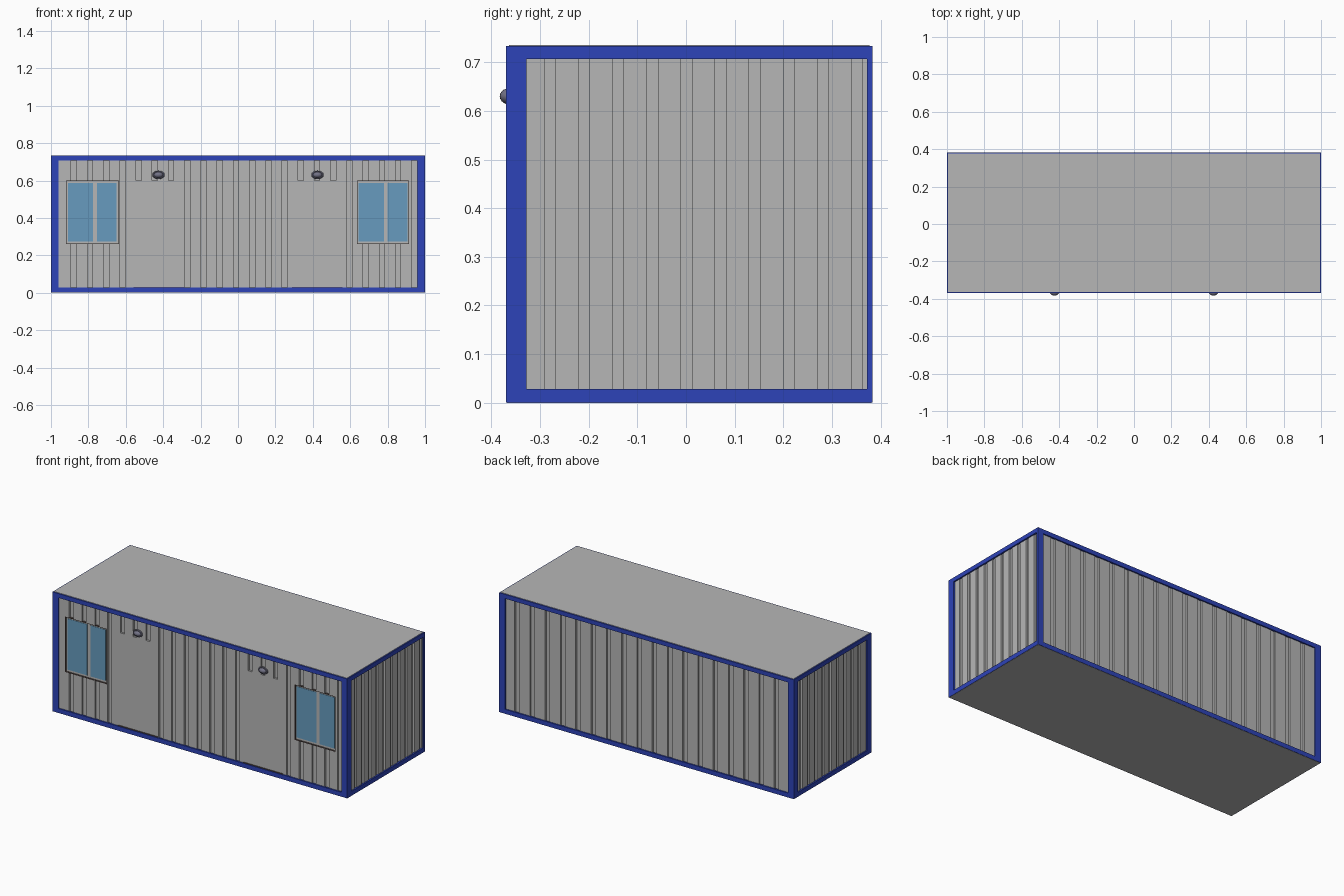
import bpy, bmesh
from math import pi
from mathutils import Matrix

cube = bpy.data.objects.get("Cube")
if cube:
    bpy.data.objects.remove(cube, do_unlink=True)


def material(name, color):
    m = bpy.data.materials.new(name)
    m.use_nodes = True
    rgba = (*color, 1)
    m.diffuse_color = rgba
    m.node_tree.nodes["Principled BSDF"].inputs["Base Color"].default_value = rgba
    return m


GREY = material("panel grey", (0.47, 0.47, 0.47))
BLUE = material("frame blue", (0.027, 0.057, 0.48))
GLASS = material("window blue", (0.135, 0.33, 0.52))
TRIM = material("dark trim", (0.1, 0.07, 0.065))
LAMP = material("lamp grey", (0.17, 0.17, 0.24))

HEIGHT, RAIL = 0.735, 0.028
RECESS, GROOVE = 0.008, 0.02      # depth of panel face and groove floor
WINDOW_Z, DOOR_TOP = (0.26, 0.6), 0.6
WINDOWS = [(-0.92, -0.635), (0.637, 0.915)]
DOORS = [(-0.56, -0.29), (0.29, 0.56)]


def boxes(name, mat, items, turn=0):
    """One object from boxes given as ((x0, x1), (y0, y1), (z0, z1))."""
    bm = bmesh.new()
    for spans in items:
        size = [b - a for a, b in spans]
        mid = [(a + b) / 2 for a, b in spans]
        bmesh.ops.create_cube(bm, size=1, matrix=Matrix.Translation(mid) @ Matrix.Diagonal((*size, 1)))
    bm.transform(Matrix.Rotation(turn, 4, "Z"))
    mesh = bpy.data.meshes.new(name)
    bm.to_mesh(mesh)
    bm.free()
    mesh.materials.append(mat)
    ob = bpy.data.objects.new(name, mesh)
    bpy.context.collection.objects.link(ob)
    return ob


def frame(name, d, outer, inner, turn):
    """Rails and posts round one side, whose outer plane lies d from the centre."""
    depth = (-d, 0.011 - d)
    low, high = (0.001, RAIL), (HEIGHT - RAIL, HEIGHT - 0.002)
    mid = (RAIL, HEIGHT - RAIL)
    boxes(name, BLUE, [
        (outer, depth, low), (outer, depth, high),
        ((outer[0], inner[0]), depth, mid), ((inner[1], outer[1]), depth, mid)], turn)


def within(x, spans):
    return any(a < x < b for a, b in spans)


def wall(name, d, span, start, pitch, gap, turn, windows=(), doors=()):
    """Ribbed sheet: raised strips between narrow grooves, left open at windows."""
    grooves = []
    x = start
    while x < span[1] - gap:
        grooves.append((x, x + gap))
        x += pitch
    cuts = sorted({*span, *(e for s in [*grooves, *windows, *doors] for e in s)})
    depth = (-d + RECESS, -d + GROOVE + 0.002)
    low, high = RAIL - 0.01, HEIGHT - RAIL + 0.01
    strips = []
    for a, b in zip(cuts, cuts[1:]):
        mid = (a + b) / 2
        rib = not within(mid, grooves)
        if within(mid, doors):
            strips.append(((a, b), depth, (low, DOOR_TOP)))
            if rib:
                strips.append(((a, b), depth, (DOOR_TOP, high)))
        elif rib and within(mid, windows):
            strips.append(((a, b), depth, (low, WINDOW_Z[0])))
            strips.append(((a, b), depth, (WINDOW_Z[1], high)))
        elif rib:
            strips.append(((a, b), depth, (low, high)))
    boxes(name, GREY, strips, turn)


# Core, roof and floor
boxes("inner_shell", GREY, [((-0.98, 0.98), (-0.35, 0.363), (0.005, 0.73))])
boxes("roof", GREY, [((-0.994, 0.994), (-0.364, 0.377), (0.72, HEIGHT))])
boxes("floor", GREY, [((-0.998, 0.998), (-0.368, 0.381), (0, 0.01))])

# Frames and ribbed walls on the four sides
frame("front_frame", 0.37, (-1, 1), (-0.96, 0.96), 0)
frame("left_frame", 1, (-0.37, 0.383), (-0.328, 0.372), pi / 2)
frame("back_frame", 0.383, (-1, 1), (-0.96, 0.96), pi)
frame("right_frame", 1, (-0.383, 0.37), (-0.341, 0.328), -pi / 2)
wall("front_wall", 0.37, (-0.97, 0.97), -0.892, 0.0867, 0.028, 0, WINDOWS, DOORS)
wall("left_wall", 1, (-0.338, 0.375), -0.29, 0.07, 0.022, pi / 2)
wall("back_wall", 0.383, (-0.97, 0.97), -0.9, 0.1036, 0.03, pi)
wall("right_wall", 1, (-0.35, 0.338), -0.31, 0.07, 0.022, -pi / 2)

# Windows: two panes in a grey surround, with a dark edge lining the recess
z0, z1 = WINDOW_Z
PANES = [((-0.91, -0.775), (-0.753, -0.65)), ((0.645, 0.78), (0.8, 0.905))]
for side, (a, b), panes in zip(("right", "left"), WINDOWS, PANES):
    lining = (-0.3615, -0.349)
    boxes(side + "_window_lining", TRIM, [
        ((a, a + 0.003), lining, (z0, z1)), ((b - 0.003, b), lining, (z0, z1)),
        ((a, b), lining, (z0, z0 + 0.003)), ((a, b), lining, (z1 - 0.003, z1))])
    boxes(side + "_window_surround", GREY, [((a, b), (-0.353, -0.349), (z0, z1))])
    boxes(side + "_window_panes", GLASS,
          [(p, (-0.355, -0.352), (0.275, 0.588)) for p in panes])

# Door thresholds
boxes("door_thresholds", TRIM, [(s, (-0.366, -0.36), (RAIL, RAIL + 0.004)) for s in DOORS])


def smooth(ob):
    ob.data.materials.append(LAMP)
    bpy.ops.object.shade_smooth_by_angle()


# Oval lamps above the doors
for side, x in (("right", -0.425), ("left", 0.425)):
    bpy.ops.mesh.primitive_uv_sphere_add(segments=20, ring_count=10, location=(x, -0.362, 0.63))
    dome = bpy.context.object
    dome.name = side + "_lamp_dome"
    dome.scale = (0.026, 0.021, 0.017)
    smooth(dome)
    bpy.ops.mesh.primitive_torus_add(
        major_segments=24, minor_segments=8, major_radius=0.027, minor_radius=0.006,
        location=(x, -0.364, 0.63), rotation=(pi / 2, 0, 0))
    rim = bpy.context.object
    rim.name = side + "_lamp_rim"
    rim.scale = (1, 0.68, 1)
    smooth(rim)
